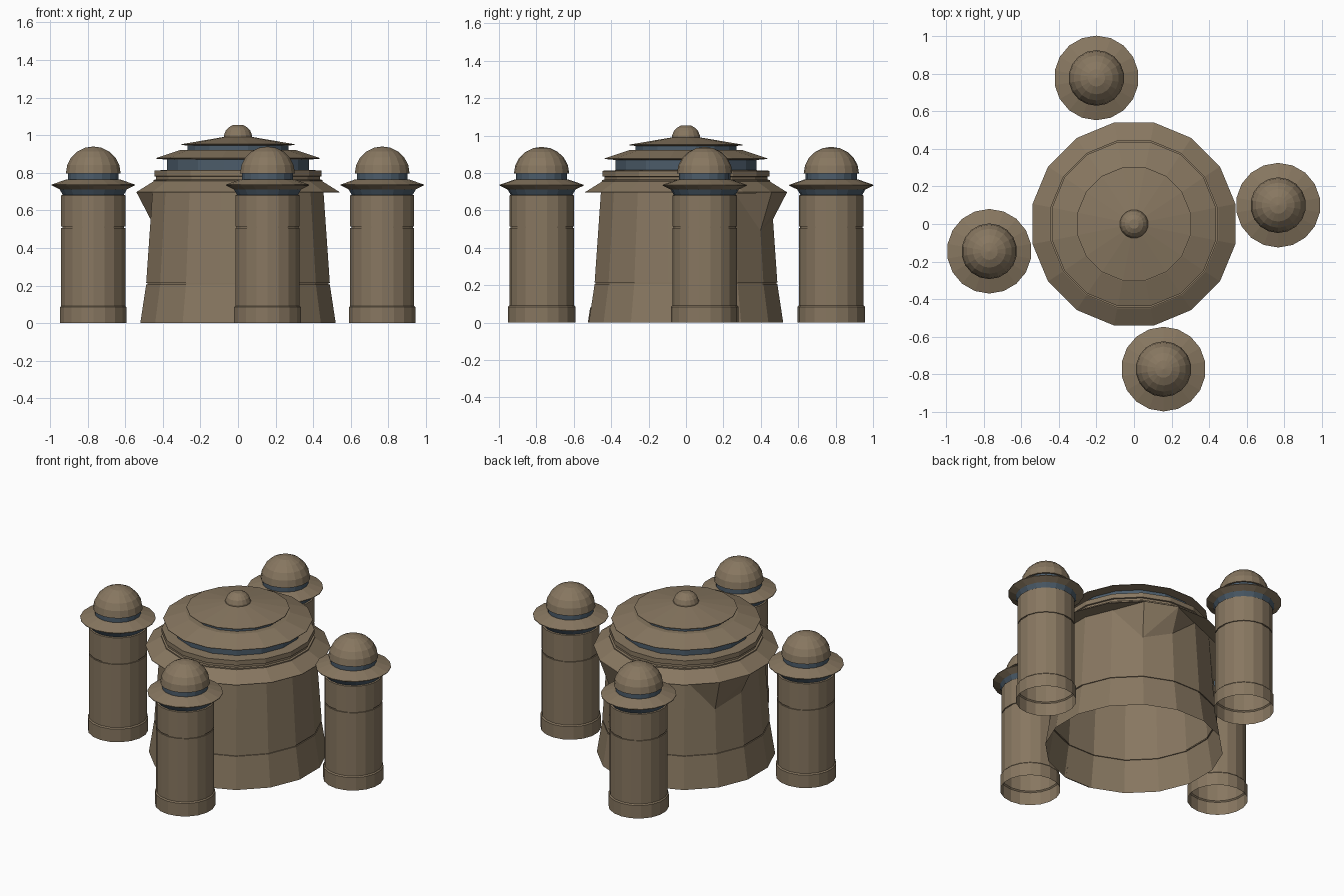
import bpy, bmesh, math
from mathutils import Vector

if "Cube" in bpy.data.objects:
    bpy.data.objects.remove(bpy.data.objects["Cube"])


def material(name, rgb):
    m = bpy.data.materials.new(name)
    m.diffuse_color = (*rgb, 1)
    m.use_nodes = True
    m.node_tree.nodes["Principled BSDF"].inputs["Base Color"].default_value = m.diffuse_color
    return m


STONE = material("sandy_brown", (0.245, 0.185, 0.118))
BLUE = material("slate_blue", (0.072, 0.108, 0.145))


def finish(name, bm, loc=(0, 0, 0)):
    me = bpy.data.meshes.new(name)
    bm.to_mesh(me)
    bm.free()
    me.materials.append(STONE)
    me.materials.append(BLUE)
    ob = bpy.data.objects.new(name, me)
    ob.location = loc
    bpy.context.collection.objects.link(ob)
    return ob


def lathe(name, profile, sides, loc=(0, 0, 0), turn=0.5):
    """Revolve (radius, z[, 1 = blue segment above]) points, flat shaded, open bottom."""
    bm = bmesh.new()
    rings = []
    for p in profile:
        if p[0] == 0:
            rings.append([bm.verts.new((0, 0, p[1]))] * sides)
        else:
            rings.append([bm.verts.new((p[0] * math.cos(a), p[0] * math.sin(a), p[1]))
                          for a in (2 * math.pi * (k + turn) / sides for k in range(sides))])
    for p, lo, hi in zip(profile, rings, rings[1:]):
        for k in range(sides):
            n = (k + 1) % sides
            vs = list(dict.fromkeys((lo[k], lo[n], hi[n], hi[k])))
            bm.faces.new(vs).material_index = p[2] if len(p) > 2 else 0
    return finish(name, bm, loc)


def dome(r, z, h, steps):
    return [(r * math.cos(i * math.pi / 2 / steps) if i < steps else 0,
             z + h * math.sin(i * math.pi / 2 / steps)) for i in range(steps + 1)]


def groove(r, z, d=0.006, h=0.004):
    return [(r, z - h), (r - d, z - h), (r - d, z + h), (r, z + h)]


# central hall: tapered wall, ledge, and two stepped bands
lathe("main_hall", [(0.53, 0)] + groove(0.498, 0.21) + [
    (0.464, 0.695), (0.55, 0.695), (0.55, 0.698), (0.457, 0.755), (0.457, 0.762),
    (0.445, 0.765), (0.445, 0.78), (0.454, 0.782), (0.454, 0.812), (0.385, 0.815)], 16)

# two-tier roof with blue window strips
lathe("main_roof", [
    (0.385, 0.812, 1), (0.385, 0.87), (0.445, 0.875), (0.445, 0.878), (0.31, 0.922),
    (0.275, 0.922, 1), (0.275, 0.945), (0.307, 0.948), (0.307, 0.952), (0.08, 0.99),
    (0, 0.993)], 16)

# finial
lathe("roof_knob", [(0.076, 0.985), (0.076, 1.0), (0.066, 1.025), (0.05, 1.042),
                    (0.025, 1.055), (0, 1.055)], 16)


# angular brackets below the ledge
def bracket(name, k):
    def at(i, r, z):
        a = math.radians(11.25 + 22.5 * (k + i))
        return Vector((r * math.cos(a), r * math.sin(a), z))
    bm = bmesh.new()
    for p in (at(0, 0.478, 0.49), at(0, 0.55, 0.695), at(1, 0.55, 0.695),
              at(-1, 0.463, 0.694), at(2, 0.463, 0.694), at(1, 0.473, 0.55)):
        bm.verts.new(p)
    bmesh.ops.convex_hull(bm, input=bm.verts[:])
    bmesh.ops.recalc_face_normals(bm, faces=bm.faces[:])
    finish(name, bm)


bracket("ledge_bracket_right", 2)
bracket("ledge_bracket_left", 6)

# doorway plate lying on the sloped front wall
bm = bmesh.new()
outline = [(-0.09, 0), (0.09, 0), (0.09, 0.06), (0.07, 0.08), (-0.07, 0.08), (-0.09, 0.06)]
c = math.cos(math.pi / 16)
face = bm.faces.new([bm.verts.new((x, -(0.53 - 0.155 * z) * c - 0.005, z)) for x, z in outline])
ext = bmesh.ops.extrude_face_region(bm, geom=[face])
for v in [g for g in ext["geom"] if isinstance(g, bmesh.types.BMVert)]:
    v.co.y += 0.006
bmesh.ops.recalc_face_normals(bm, faces=bm.faces[:])
finish("front_door", bm)

# four corner towers
TOWER = ([(0.18, 0), (0.18, 0.085), (0.173, 0.092)] + groove(0.173, 0.51) + [
    (0.173, 0.68), (0.165, 0.683, 1), (0.182, 0.712), (0.225, 0.733), (0.225, 0.737),
    (0.145, 0.765), (0.137, 0.765, 1), (0.137, 0.797)] + dome(0.148, 0.797, 0.143, 5))
for name, x, y in (("back", -0.2, 0.777), ("right", 0.767, 0.1),
                   ("front", 0.157, -0.772), ("left", -0.77, -0.145)):
    lathe(name + "_tower", TOWER, 18, (x, y, 0))
